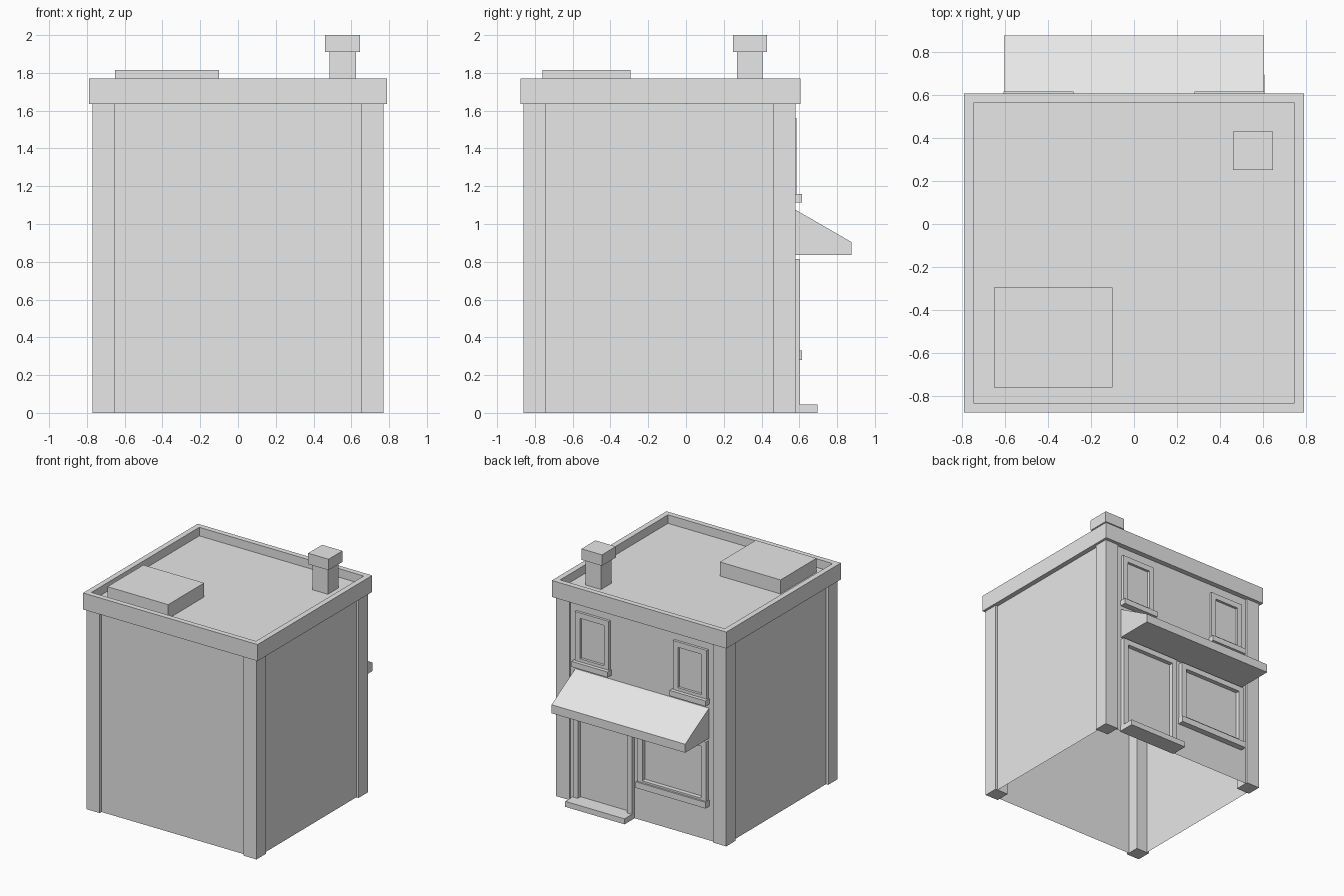
import bpy
import bmesh

cube = bpy.data.objects.get("Cube")
if cube:
    bpy.data.objects.remove(cube, do_unlink=True)

grey = bpy.data.materials.new("plain_grey")
grey.use_nodes = True
grey.diffuse_color = (0.8, 0.8, 0.8, 1)
grey.node_tree.nodes["Principled BSDF"].inputs["Base Color"].default_value = (0.8, 0.8, 0.8, 1)


def finish(name, bm):
    bmesh.ops.recalc_face_normals(bm, faces=bm.faces)
    mesh = bpy.data.meshes.new(name)
    bm.to_mesh(mesh)
    bm.free()
    mesh.materials.append(grey)
    obj = bpy.data.objects.new(name, mesh)
    bpy.context.collection.objects.link(obj)
    return obj


def box(name, xs, ys, zs, open_bottom=False):
    bm = bmesh.new()
    bmesh.ops.create_cube(bm, size=1)
    for v in bm.verts:
        v.co = [r[0] if c < 0 else r[1] for c, r in zip(v.co, (xs, ys, zs))]
    if open_bottom:
        low = [f for f in bm.faces if all(v.co.z == zs[0] for v in f.verts)]
        bmesh.ops.delete(bm, geom=low, context="FACES_ONLY")
    return finish(name, bm)


def ring(name, outer, inner, place):
    """Rectangular frame; place(u, v, side) turns profile points into 3D."""
    bm = bmesh.new()

    def loop(rect, side):
        u0, u1, v0, v1 = rect
        return [bm.verts.new(place(u, v, side))
                for u, v in ((u0, v0), (u1, v0), (u1, v1), (u0, v1))]

    loops = [loop(outer, 0), loop(outer, 1), loop(inner, 1), loop(inner, 0)]
    for k in range(4):
        a, b = loops[k], loops[(k + 1) % 4]
        for i in range(4):
            j = (i + 1) % 4
            bm.faces.new((a[i], a[j], b[j], b[i]))
    return finish(name, bm)


WALL = 0.564  # outer face of the shop-side wall


def frame(name, x0, x1, z0, z1, front, border=0.045):
    ys = (WALL - 0.01, front)
    ring(name, (x0, x1, z0, z1),
         (x0 + border, x1 - border, z0 + border, z1 - border),
         lambda u, v, s: (u, ys[s], v))


# Walls and flat roof, open underneath
box("walls_and_roof", (-0.75, 0.75), (-0.837, WALL), (0, 1.70), open_bottom=True)

# Corner pillars
for side, x in (("right", -0.77), ("left", 0.65)):
    for end, y in (("front", -0.86), ("back", 0.46)):
        box(f"corner_pillar_{end}_{side}", (x, x + 0.12), (y, y + 0.12), (0, 1.64))

# Parapet around the roof
ring("parapet", (-0.79, 0.79, -0.875, 0.607), (-0.745, 0.745, -0.831, 0.563),
     lambda u, v, s: (u, v, (1.635, 1.77)[s]))

# Roof hatch and chimney
box("roof_hatch", (-0.65, -0.10), (-0.76, -0.295), (1.69, 1.815))
box("chimney_stack", (0.485, 0.625), (0.27, 0.405), (1.69, 1.92))
box("chimney_cap", (0.46, 0.645), (0.25, 0.43), (1.91, 2.0))

# Upper windows with sills
for side, s in (("left", 1), ("right", -1)):
    fx = sorted((s * 0.29, s * 0.597))
    sx = sorted((s * 0.28, s * 0.607))
    frame(f"upper_window_frame_{side}", *fx, 1.14, 1.56, 0.585)
    box(f"upper_window_sill_{side}", sx, (WALL - 0.01, 0.615), (1.115, 1.16))

# Shop window
frame("shop_window_frame", -0.6, 0.02, 0.30, 0.815, 0.60)
box("shop_window_sill", (-0.607, 0.026), (WALL - 0.01, 0.615), (0.28, 0.33))

# Door and step
frame("door_frame", 0.07, 0.605, 0, 0.815, 0.60)
box("door_step", (0.07, 0.607), (WALL - 0.01, 0.695), (0, 0.045))

# Sloping awning, a solid wedge
bm = bmesh.new()
profile = [(WALL - 0.01, 0.835), (0.875, 0.835), (0.875, 0.905), (0.58, 1.075), (WALL - 0.01, 1.085)]
face = bm.faces.new([bm.verts.new((-0.605, y, z)) for y, z in profile])
out = bmesh.ops.extrude_face_region(bm, geom=[face])
bmesh.ops.translate(bm, vec=(1.21, 0, 0),
                    verts=[g for g in out["geom"] if isinstance(g, bmesh.types.BMVert)])
finish("awning", bm)
